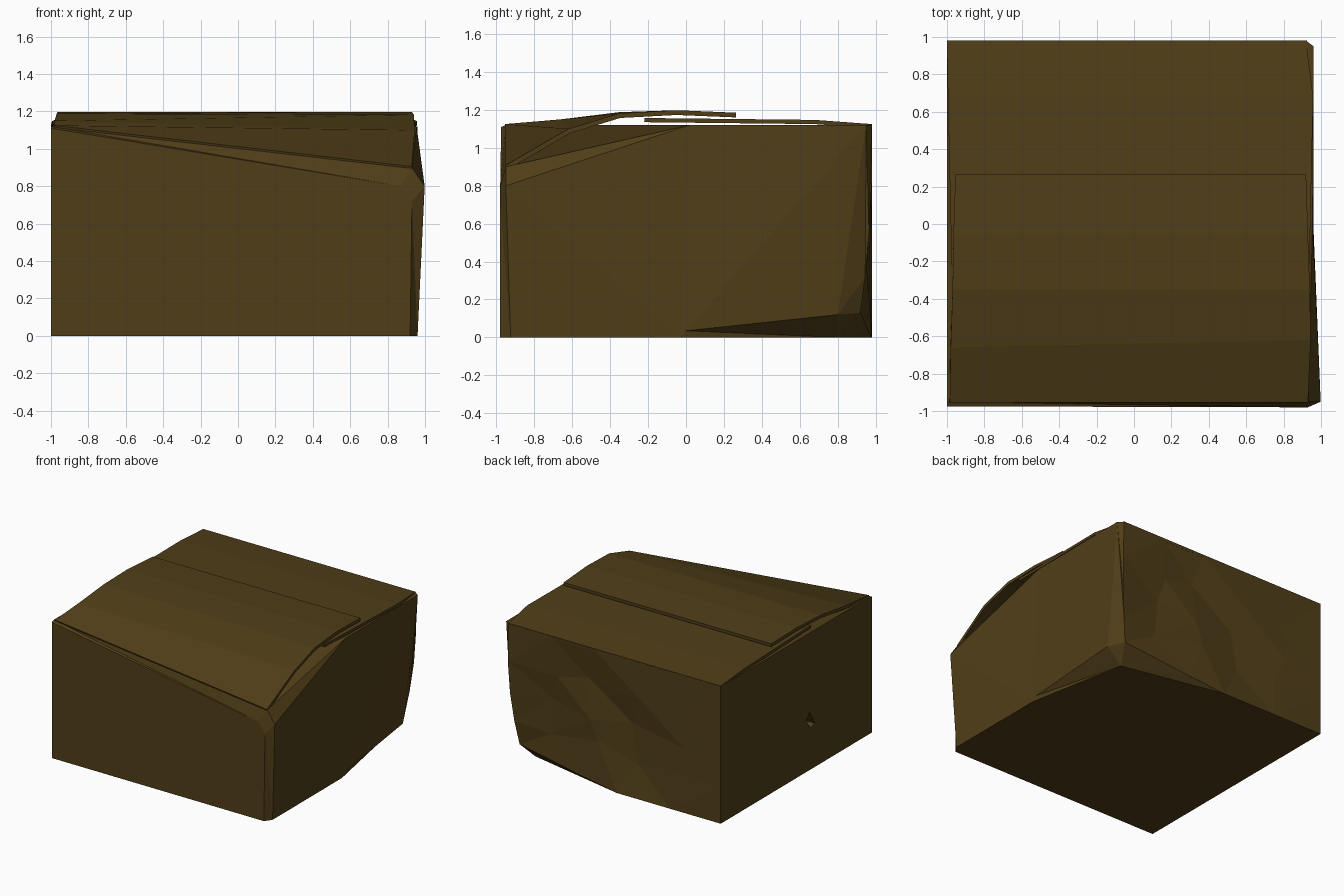
import bpy, bmesh, random
from mathutils import Vector

if "Cube" in bpy.data.objects:
    bpy.data.objects.remove(bpy.data.objects["Cube"])

random.seed(4)
card = bpy.data.materials.new("cardboard")
card.diffuse_color = (0.08, 0.048, 0.009, 1)
card.use_nodes = True
card.node_tree.nodes["Principled BSDF"].inputs["Base Color"].default_value = card.diffuse_color


def finish(name, bm, fix_normals=True):
    bmesh.ops.remove_doubles(bm, verts=bm.verts, dist=0.0005)
    if fix_normals:
        bmesh.ops.recalc_face_normals(bm, faces=bm.faces)
    me = bpy.data.meshes.new(name)
    bm.to_mesh(me)
    bm.free()
    me.materials.append(card)
    ob = bpy.data.objects.new(name, me)
    bpy.context.collection.objects.link(ob)
    return ob


def face(bm, *pts):
    return bm.faces.new([bm.verts.new(p) for p in pts])


def flap(name, left, right, thick):
    """Ruled cardboard sheet between two edge paths, thickened downwards."""
    bm = bmesh.new()
    for i in range(len(left) - 1):
        f = face(bm, left[i], right[i], right[i + 1], left[i + 1])
        f.normal_update()
        if f.normal.z < 0:
            f.normal_flip()
    ob = finish(name, bm, False)
    mod = ob.modifiers.new("thickness", "SOLIDIFY")
    mod.thickness = thick
    mod.offset = -1
    return ob


# Key points: crushed front right top corner
fbl, ftl, ftl2 = (-1, -.975, 0), (-1, -.975, 1.11), (-1, -.95, 1.12)
fbr, rbf = (.92, -.98, 0), (.96, -.925, 0)
f1, f2 = (.87, -.98, .80), (.93, -.98, .72)
peak, nose, r1 = (.93, -.95, .90), (.998, -.95, .80), (.955, .02, 1.12)
# Key points: crushed back right bottom corner
rm0, rm1 = (.96, -.03, 0), (.96, 0, .035)
c1, c3 = (.93, .80, .12), (.80, .80, 0)
tr1 = (.96, .95, 1.12)

# Dented back wall, as a coarse grid from top row to bottom row
right_edge = [(.92, .98, 1.12), (.925, .98, .82), (.915, .965, .55), (.89, .945, .32), (.86, .92, .13)]
left_edge = [(-1, .98, z) for z in (1.12, .82, .55, .30, 0)]
bottom = [(-1, .98, 0), (-.55, .98, 0), (-.06, .98, 0), (.25, .96, .04), (.55, .94, .085), right_edge[-1]]
grid = []
for r in range(5):
    row = []
    for c in range(6):
        p = Vector(left_edge[r]).lerp(Vector(right_edge[r]), c / 5)
        if r == 4:
            p = Vector(bottom[c])
        elif r > 0 and 0 < c < 5:
            p += Vector((random.uniform(-.08, .08), -random.uniform(0, .05), random.uniform(-.06, .06)))
        row.append(p)
    grid.append(row)

# Box body
bm = bmesh.new()
for r in range(4):
    for c in range(5):
        face(bm, grid[r][c], grid[r + 1][c], grid[r + 1][c + 1], grid[r][c + 1])
face(bm, fbl, fbr, f2, f1, ftl)                                   # front wall
face(bm, ftl, f1, peak, ftl2)                                     # bent front rim
face(bm, f1, f2, nose, peak)                                      # crushed corner
face(bm, fbr, rbf, nose, f2)                                      # worn upright edge
face(bm, peak, nose, r1)                                          # bent right rim
face(bm, rbf, rm0, rm1, c1, tr1, r1, nose)                        # right wall
face(bm, rm0, c3, c1, rm1)                                        # crushed bottom corner
face(bm, c3, right_edge[-1], c1)
face(bm, c3, *bottom[2:])
face(bm, c1, *right_edge[::-1], tr1)
face(bm, fbl, bottom[0], bottom[1], bottom[2], c3, rm0, rbf, fbr)  # base
face(bm, fbl, ftl, ftl2, *left_edge)                              # left wall
face(bm, ftl2, peak, r1)                                          # closed inner top
face(bm, ftl2, r1, tr1, *grid[0][::-1])
bmesh.ops.triangulate(bm, faces=bm.faces)
body = finish("box_body", bm)

# Small puncture in the left wall
bm = bmesh.new()
ring = [(-.23, .36), (-.18, .34), (-.12, .42), (-.17, .47)]
f = face(bm, *[(-1.1, y, z) for y, z in ring])
ext = bmesh.ops.extrude_face_region(bm, geom=[f])["geom"]
bmesh.ops.translate(bm, vec=(.16, 0, 0), verts=[g for g in ext if isinstance(g, bmesh.types.BMVert)])
bm.faces.ensure_lookup_table()
cutter = finish("puncture_cutter", bm)
cutter.hide_render = True
cutter.hide_viewport = True
cut = body.modifiers.new("puncture", "BOOLEAN")
cut.object = cutter
cut.operation = "DIFFERENCE"
cut.solver = "EXACT"

# Back closing flap lying under the front one
flap("back_flap",
     [(-1, .98, 1.125), (-.995, .68, 1.147), (-.975, -.22, 1.157)],
     [(.92, .98, 1.125), (.958, .68, 1.147), (.938, -.22, 1.157)], .022)

# Front closing flap, bulged and sagging at the crushed corner
flap("front_flap",
     [(-.985, -.955, 1.125), (-.98, -.66, 1.15), (-.97, -.35, 1.188), (-.965, -.05, 1.198), (-.955, .265, 1.185)],
     [(.93, -.955, .905), (.945, -.62, 1.10), (.94, -.35, 1.182), (.93, -.05, 1.198), (.92, .265, 1.185)], .025)
